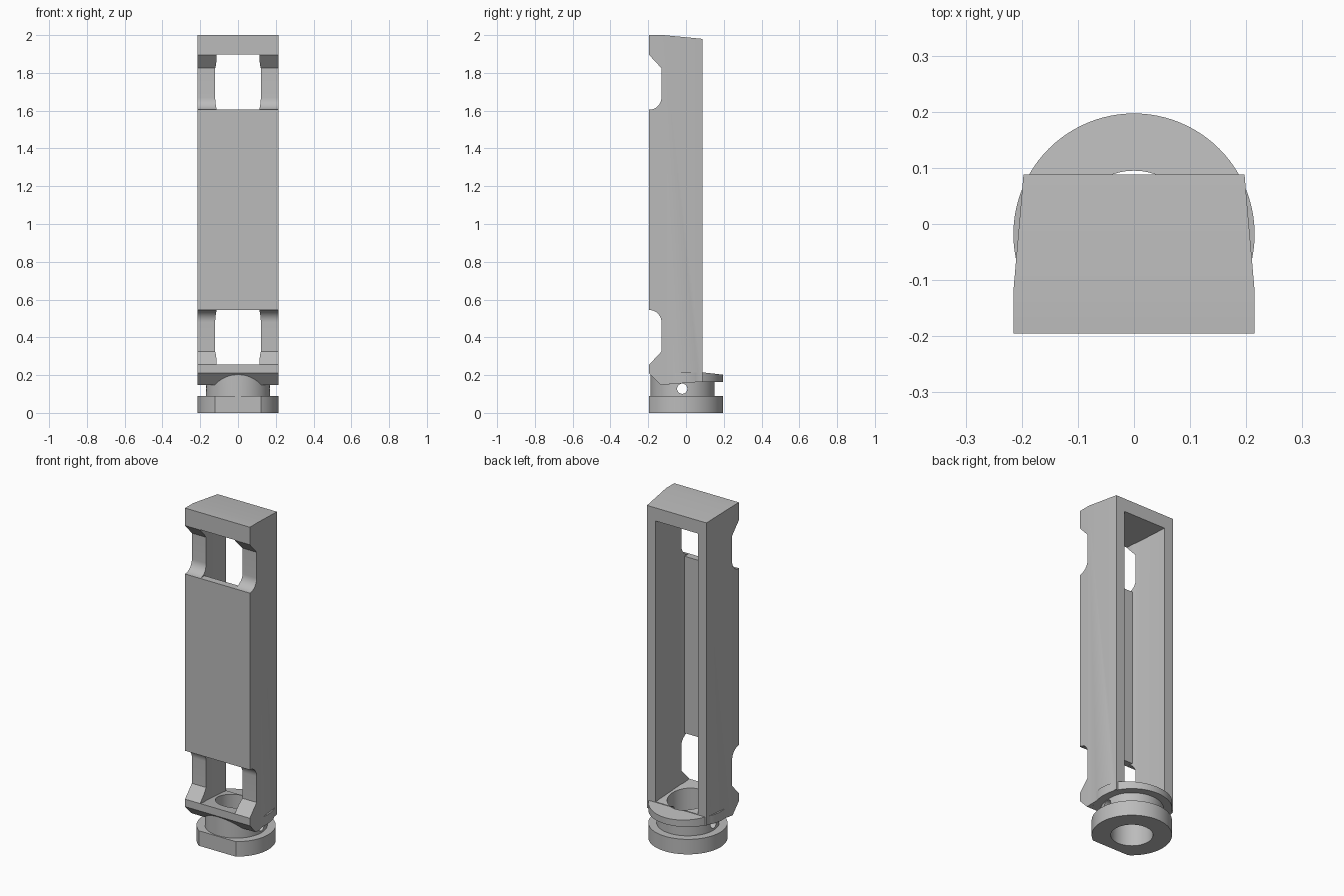
import bpy, bmesh
from math import sin, cos, pi, radians

default = bpy.data.objects.get("Cube")
if default:
    bpy.data.objects.remove(default, do_unlink=True)

grey = bpy.data.materials.new("plain grey")
grey.use_nodes = True
grey.diffuse_color = (0.5, 0.5, 0.5, 1)
grey.node_tree.nodes["Principled BSDF"].inputs["Base Color"].default_value = (0.5, 0.5, 0.5, 1)

FRONT, AXIS_Y = -0.195, -0.018


def prism(name, points, lo, hi, axis="Z"):
    """Extrude an outline: (x, y) along Z, or (y, z) along X."""
    def place(p, t):
        return (p[0], p[1], t) if axis == "Z" else (t, p[0], p[1])
    bm = bmesh.new()
    low = [bm.verts.new(place(p, lo)) for p in points]
    high = [bm.verts.new(place(p, hi)) for p in points]
    bm.faces.new(low)
    bm.faces.new(high)
    for i in range(len(points)):
        j = (i + 1) % len(points)
        bm.faces.new((low[i], low[j], high[j], high[i]))
    bmesh.ops.recalc_face_normals(bm, faces=bm.faces)
    mesh = bpy.data.meshes.new(name)
    bm.to_mesh(mesh)
    bm.free()
    mesh.materials.append(grey)
    obj = bpy.data.objects.new(name, mesh)
    bpy.context.collection.objects.link(obj)
    return obj


def combine(obj, other, operation):
    """Apply a boolean and discard the second solid."""
    mod = obj.modifiers.new(operation, "BOOLEAN")
    mod.operation, mod.object, mod.solver = operation, other, "EXACT"
    bpy.context.view_layer.objects.active = obj
    bpy.ops.object.modifier_apply(modifier=mod.name)
    bpy.data.objects.remove(other, do_unlink=True)


def circle(r, cx=0.0, cy=AXIS_Y, n=96, flat=None):
    pts = [(cx + r * cos(2 * pi * i / n), cy + r * sin(2 * pi * i / n)) for i in range(n)]
    if flat is None:
        return pts
    # Replace the part beyond the flat by a straight chord
    half = (r * r - (flat - cy) ** 2) ** 0.5
    kept = [p for p in pts if p[1] > flat + 0.001]
    split = next(i for i, p in enumerate(kept) if p[0] < 0 and kept[i + 1][0] > p[0]
                 and p[1] < cy and kept[i + 1][0] > 0)
    return kept[:split + 1] + [(-half, flat), (half, flat)] + kept[split + 1:]


def mirrored(half):
    """Close a right-hand outline by reflecting it in x."""
    return half + [(-x, y) for x, y in reversed(half)]


# Side outline of the body with a finger notch near each end
NOTCH_Y, R = -0.13, 0.065
arc = [(FRONT + R * sin(pi / 2 * i / 10), R * (1 - cos(pi / 2 * i / 10))) for i in range(11)]
side = [(0.088, 0.166), (-0.135, 0.148), (FRONT, 0.21), (FRONT, 0.255), (NOTCH_Y, 0.325)]
side += [(y, 0.545 - h) for y, h in reversed(arc)]
side += [(y, 1.605 + h) for y, h in arc]
side += [(NOTCH_Y, 1.825), (FRONT, 1.895), (FRONT, 2.0), (-0.12, 2.0), (0.088, 1.98)]
body = prism("holder_body", side, -0.3, 0.3, "X")
plan = mirrored([(0.215, FRONT - 0.05), (0.215, -0.12), (0.197, 0.15)])
plan = mirrored([(0.215, FRONT - 0.05), (0.215, -0.12), (0.197, 0.088), (0.197, 0.15)])
combine(body, prism("plan_cutter", plan, -0.1, 2.2), "INTERSECT")

# Round flange under the body, with sloping top and underside
flange = prism("flange", circle(0.215, flat=FRONT), 0.1, 0.3)
slab = [(-0.3, 0.21), (FRONT, 0.21), (-0.135, 0.148), (0.07, 0.164), (0.25, 0.164),
        (0.25, 0.196), (0.085, 0.215), (-0.05, 0.212), (-0.3, 0.211)]
combine(flange, prism("slab_cutter", slab, -0.3, 0.3, "X"), "INTERSECT")
combine(body, flange, "UNION")

# Neck and foot ring
combine(body, prism("neck", circle(0.17), 0.05, 0.205), "UNION")
combine(body, prism("foot_ring", circle(0.215, flat=FRONT), 0, 0.09), "UNION")

# Cavity open at the back, breaking through the front at both notches
hollow = [(0.3, 0.1906), (-0.3, 0.2687), (-0.3, 0.545), (-0.152, 0.545),
          (-0.152, 1.605), (-0.3, 1.605), (-0.3, 1.895), (0.3, 1.905)]
cavity = prism("cavity_cutter", hollow, -0.3, 0.3, "X")
inner = mirrored([(0.115, -0.4), (0.115, -0.16), (0.117, -0.145), (0.122, -0.125),
                  (0.14, 0.088), (0.14, 0.4)])
combine(cavity, prism("cavity_plan", inner, 0, 2.2), "INTERSECT")
combine(body, cavity, "DIFFERENCE")

# Vertical bore and sideways pin hole
combine(body, prism("bore_cutter", circle(0.113), -0.1, 0.4), "DIFFERENCE")
combine(body, prism("pin_cutter", circle(0.027, -0.02, 0.128, 32), -0.4, 0.4, "X"), "DIFFERENCE")

bpy.ops.object.select_all(action="DESELECT")
body.select_set(True)
bpy.context.view_layer.objects.active = body
bpy.ops.object.shade_smooth_by_angle(angle=radians(20))
